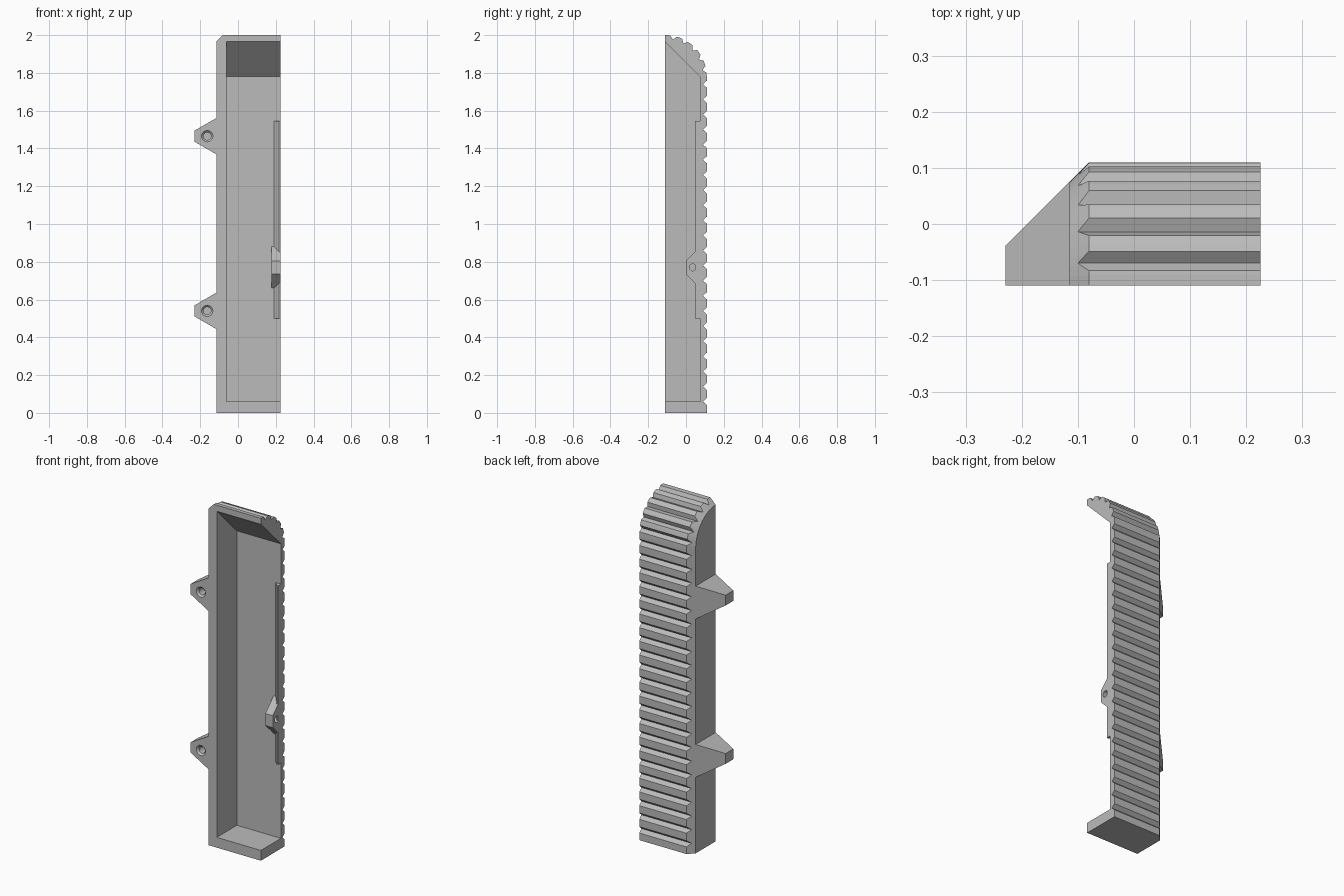
import bpy, bmesh
from math import sin, cos, radians, pi
from mathutils import Vector

cube = bpy.data.objects.get("Cube")
if cube:
    bpy.data.objects.remove(cube, do_unlink=True)

grey = bpy.data.materials.new("mid_grey")
grey.use_nodes = True
colour = (0.5, 0.5, 0.5, 1)
grey.diffuse_color = colour
grey.node_tree.nodes["Principled BSDF"].inputs["Base Color"].default_value = colour


def finish(name, bm):
    bmesh.ops.recalc_face_normals(bm, faces=bm.faces)
    mesh = bpy.data.meshes.new(name)
    bm.to_mesh(mesh)
    bm.free()
    mesh.materials.append(grey)
    obj = bpy.data.objects.new(name, mesh)
    bpy.context.collection.objects.link(obj)
    return obj


def loft(bm, rings):
    """Closed solid through rings of equal point count."""
    rows = [[bm.verts.new(p) for p in ring] for ring in rings]
    n = len(rows[0])
    bm.faces.new(rows[0])
    bm.faces.new(rows[-1])
    for a, b in zip(rows, rows[1:]):
        for i in range(n):
            j = (i + 1) % n
            bm.faces.new((a[i], a[j], b[j], b[i]))


def section(x, points):
    return [(x, y, z) for y, z in points]


def cut(target, cutter):
    mod = target.modifiers.new("cut_" + cutter.name, 'BOOLEAN')
    mod.operation = 'DIFFERENCE'
    mod.solver = 'EXACT'
    mod.object = cutter
    cutter.hide_render = True
    cutter.hide_viewport = True
    bpy.context.view_layer.update()
    graph = bpy.context.evaluated_depsgraph_get()
    mesh = bpy.data.meshes.new_from_object(target.evaluated_get(graph))
    target.modifiers.clear()
    target.data = mesh
    bpy.data.objects.remove(cutter, do_unlink=True)


# Body dimensions
LEFT, RIGHT, FRONT, BACK = -0.115, 0.225, -0.11, 0.11
ARC_Z, ARC_R, BEVEL = 1.78, 0.22, 0.035


# Outer shell: upright slab with a rounded top, bevelled on one side
def outline(inset):
    r = ARC_R - inset
    arc = [(FRONT + r * cos(radians(a)), ARC_Z + r * sin(radians(a)))
           for a in range(0, 91, 5)]
    return [(FRONT, 0), (BACK - inset, 0)] + arc


bm = bmesh.new()
loft(bm, [section(LEFT, outline(BEVEL)), section(LEFT + BEVEL, outline(0)),
          section(RIGHT, outline(0))])
shell = finish("shell", bm)

# Hollow, open at the front and on one side
bm = bmesh.new()
hollow = [(-0.3, 0.06), (0.075, 0.06), (0.075, 1.78), (-0.3, 2.155)]
loft(bm, [section(-0.06, hollow), section(0.4, hollow)])
cut(shell, finish("hollow_cutter", bm))

# V grooves up the back and around the rounded top
bm = bmesh.new()


def groove(y, z, angle):
    out = Vector((cos(angle), sin(angle)))
    along = Vector((-out.y, out.x))
    p = Vector((y, z))
    tri = [p - out * 0.02, p + out * 0.02 + along * 0.037,
           p + out * 0.02 - along * 0.037]
    loft(bm, [section(-0.3, tri), section(0.4, tri)])


for k in range(22):
    groove(BACK, 0.06 + 0.08 * k, 0)
for k in range(5):
    a = radians(10 + 17.1 * k)
    groove(FRONT + ARC_R * cos(a), ARC_Z + ARC_R * sin(a), a)
cut(shell, finish("groove_cutter", bm))

# Sloped rail inside the open edge
bm = bmesh.new()
rail = [(0.19, 0.078), (0.19, 0.075), (0.217, 0.048), (RIGHT, 0.048), (RIGHT, 0.078)]
loft(bm, [[(x, y, z) for x, y in rail] for z in (0.5, 1.545)])
finish("edge_rail", bm)


def drill(name, rings, axis):
    """Round cutter from (position, radius) rings along an axis through a centre."""
    bm = bmesh.new()
    circle = [(cos(2 * pi * i / 24), sin(2 * pi * i / 24)) for i in range(24)]
    loft(bm, [[axis(t, r * c, r * s) for c, s in circle] for t, r in rings])
    return finish(name, bm)


# Pivot boss on the rail
bm = bmesh.new()
boss_profile = [(0.078, 0.66), (0.075, 0.66), (0, 0.735), (0, 0.805),
                (0.075, 0.88), (0.078, 0.88)]
loft(bm, [section(0.177, boss_profile), section(RIGHT, boss_profile)])
boss = finish("pivot_boss", bm)
cut(boss, drill("boss_hole", [(0.1, 0.018), (0.3, 0.018)],
                lambda t, u, v: (t, 0.036 + u, 0.77 + v)))

# Tapered mounting lugs with countersunk screw holes
for name, zc in (("lower_lug", 0.54), ("upper_lug", 1.465)):
    bm = bmesh.new()
    rings = []
    for x, half, back in ((-0.229, 0.03, -0.039), (LEFT, 0.096, 0.075)):
        rings.append([(x, FRONT, zc - half), (x, back, zc - half),
                      (x, back, zc + half), (x, FRONT, zc + half)])
    loft(bm, rings)
    lug = finish(name, bm)
    cut(lug, drill("screw_hole",
                   [(-0.12, 0.04), (-0.1, 0.02), (-0.03, 0.02)],
                   lambda t, u, v: (-0.163 + u, t, zc + v)))
